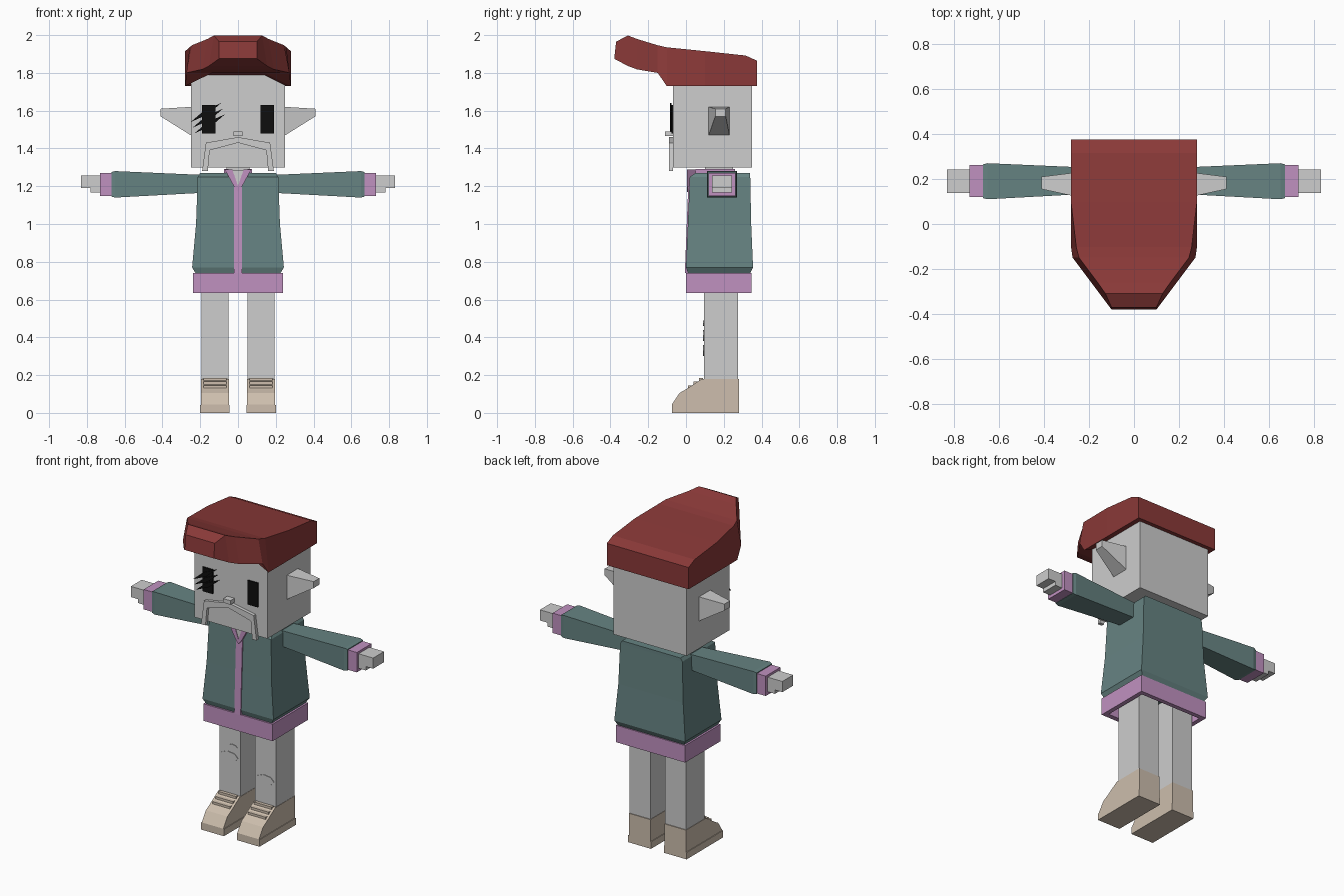
import bpy, bmesh
from math import cos, sin, tau

cube = bpy.data.objects.get("Cube")
if cube:
    bpy.data.objects.remove(cube, do_unlink=True)


def material(name, hex_colour):
    """Flat material from a display colour, converted to linear."""
    linear = [((c / 255 + .055) / 1.055) ** 2.4 for c in bytes.fromhex(hex_colour)] + [1]
    mat = bpy.data.materials.new(name)
    mat.use_nodes = True
    mat.diffuse_color = linear
    mat.node_tree.nodes["Principled BSDF"].inputs["Base Color"].default_value = linear
    return mat


grey = material("pale grey", "CDCDCD")
teal = material("teal cloth", "668382")
pink = material("mauve trim", "C091C0")
red = material("dark red", "8A3938")
beige = material("beige leather", "CDBEAD")
black = material("black", "0E0E0E")


def loft(name, mat, rings, loop=False, mirror=False):
    """Skin a list of equal point rings with flat faces."""
    bm = bmesh.new()
    rows = [[bm.verts.new(point) for point in ring] for ring in rings]
    following = rows[1:] + rows[:1] if loop else rows[1:]
    for low, high in zip(rows, following):
        for i in range(len(low)):
            bm.faces.new((low[i - 1], low[i], high[i], high[i - 1]))
    if not loop:
        bm.faces.new(rows[0])
        bm.faces.new(rows[-1])
    bmesh.ops.recalc_face_normals(bm, faces=bm.faces)
    mesh = bpy.data.meshes.new(name)
    bm.to_mesh(mesh)
    bm.free()
    mesh.materials.append(mat)
    obj = bpy.data.objects.new(name, mesh)
    bpy.context.collection.objects.link(obj)
    if mirror:
        obj.modifiers.new("other side", "MIRROR")


def level(half_width, front, back, z):
    """Rectangle at one height, centred on x."""
    return [(-half_width, front, z), (half_width, front, z),
            (half_width, back, z), (-half_width, back, z)]


def upright(x, front, back, bottom, top):
    """Rectangle at one x, seen from the side."""
    return [(x, front, bottom), (x, back, bottom), (x, back, top), (x, front, top)]


def box(name, mat, xs, ys, zs, mirror=False):
    loft(name, mat, [upright(x, *ys, *zs) for x in xs], mirror=mirror)


def plate(name, mat, outline, ys, mirror=False):
    """Front-facing outline in x and z, given a depth in y."""
    loft(name, mat, [[(x, y, z) for x, z in outline] for y in ys], mirror=mirror)


# Head, neck and nose
face = -.07
box("head", grey, (-.25, .25), (face, .35), (1.3, 1.84))
box("neck", grey, (-.06, .06), (.1, .25), (1.2, 1.31))
box("nose", grey, (-.025, .025), (face - .04, face), (1.465, 1.49))
box("ear_bases", grey, (.2, .249), (.12, .23), (1.47, 1.62), mirror=True)
loft("ears", grey, [upright(.25, .12, .23, 1.47, 1.62),
                    upright(.41, .155, .21, 1.57, 1.61)], mirror=True)

# Drooping moustache
plate("moustache", grey, [(0, 1.46), (.17, 1.43), (.19, 1.28), (.16, 1.28), (.15, 1.39), (0, 1.43)],
      (face - .02, face), mirror=True)

# Eyes, with three slashes over the right one
box("eyes", black, (.12, .19), (face - .008, face), (1.48, 1.63), mirror=True)
for i in range(3):
    x, z = -.17 + i / 100, 1.59 - i * .03
    reach, rise, thick = .08, .05, .01
    plate(f"eye_slash_{i}", black, [(x - reach, z - rise), (x + thick, z - thick),
                                    (x + reach, z + rise), (x - thick, z + thick)],
          (face - .015, face - .007))


# Cap, running from its square back (negative t) to the raised peak at t = 1
def cap_section(t):
    y = .1 - t * .48
    peak = max(0, t * 2 - 1)
    width = .28 - peak * .18
    bottom = 1.8 + peak ** 2 * .075 if peak else 1.73
    inner = max(bottom, 1.8) if t > 0 else bottom
    top = 1.915 + t * abs(t) * .115
    top_y, top_width = y, width * (1 - max(t, 0) * .2)
    if t == 1:
        top, top_y, top_width = top - .065, y + .01, width
    half = [(width / 2, y, inner), (width, y, bottom), (top_width, top_y, top)]
    return half + [(-x, y, z) for x, y, z in reversed(half)]


back_edge = [(x, .375, min(z, 1.865)) for x, y, z in cap_section(-.5)]
loft("cap", red, [back_edge] + [cap_section(t) for t in (-.45, 0, .42, .52, .75, .85, 1)])

# Jacket flaring to a turned-under hem
hem, shoulder = .74, 1.27
loft("jacket", teal, [level(.225, .01, .34, hem), level(.243, 0, .355, hem + .03),
                      level(.222, .01, .345, 1), level(.213, .02, .34, shoulder - .02),
                      level(.2, .05, .34, shoulder)])

# Hollow shirt hem below the jacket
outer, inner = (.237, 0, .347), (.21, .03, .32)
shirt_bottom = .635
loft("shirt_hem", pink, [level(*outer, shirt_bottom), level(*outer, hem),
                         level(*inner, hem), level(*inner, shirt_bottom)], loop=True)

# Front strip, open neck and collar
strip = .022
loft("front_strip", pink, [level(strip, front, front + .03, z) for front, z in
                           ((-.006, hem), (.004, 1), (.014, shoulder - .02))])
plate("neck_opening", grey, [(0, 1.2), (.035, 1.285), (-.035, 1.285)], (.007, .04))
plate("lapels", pink, [(0, 1.2), (0, 1.17), (strip, 1.2), (.07, 1.288), (.03, 1.288)],
      (.004, .05), mirror=True)
collar = (1.25, 1.29)
box("collar_sides", pink, (.05, .075), (.05, .26), collar, mirror=True)
box("collar_back", pink, (-.05, .05), (.235, .26), collar)

# Arms, cuffs and hands
loft("sleeves", teal, [upright(.19, .135, .25, 1.165, 1.26), upright(.65, .11, .27, 1.14, 1.28),
                       upright(.67, .115, .265, 1.145, 1.275)], mirror=True)
box("cuffs", pink, (.66, .73), (.12, .263), (1.147, 1.27), mirror=True)
palm = (.137, .243)
box("hands", grey, (.72, .83), palm, (1.19, 1.256), mirror=True)
box("lower_fingers", grey, (.72, .78), palm, (1.166, 1.195), mirror=True)

# Legs
leg_x, leg_front, leg_back = .122, .095, .275


def across(half_width):
    return leg_x - half_width, leg_x + half_width


box("legs", grey, across(.072), (leg_front, leg_back), (.15, hem + .01), mirror=True)

# Shoes with soles and laces
toe, heel, ankle = -.075, leg_back + .005, .18
shoe_profile = [(toe, 0), (toe, .045), (-.035, .105), (0, .125),
                (leg_front - .01, ankle), (heel, ankle), (heel, 0)]
loft("shoes", beige, [[(x, y, z) for y, z in shoe_profile] for x in across(.074)], mirror=True)
box("soles", beige, across(.078), (toe, heel), (0, .043), mirror=True)
for i in range(3):
    y, z = .01 + i * .03, .13 + i * .02
    box(f"laces_{i}", beige, across(.06), (y, y + .02), (z, z + .015), mirror=True)

# Thin knee patches
for name, x, z, size in (("right_knee", -.125, .41, .06), ("right_upper", -.1, .475, .03),
                         ("left_knee", leg_x, .33, .06)):
    corners = [tau * i / 7 for i in range(7)]
    plate(name + "_patch", grey, [(x + size * cos(a), z + size * sin(a) / 2) for a in corners],
          (leg_front - .004, leg_front + .002))
